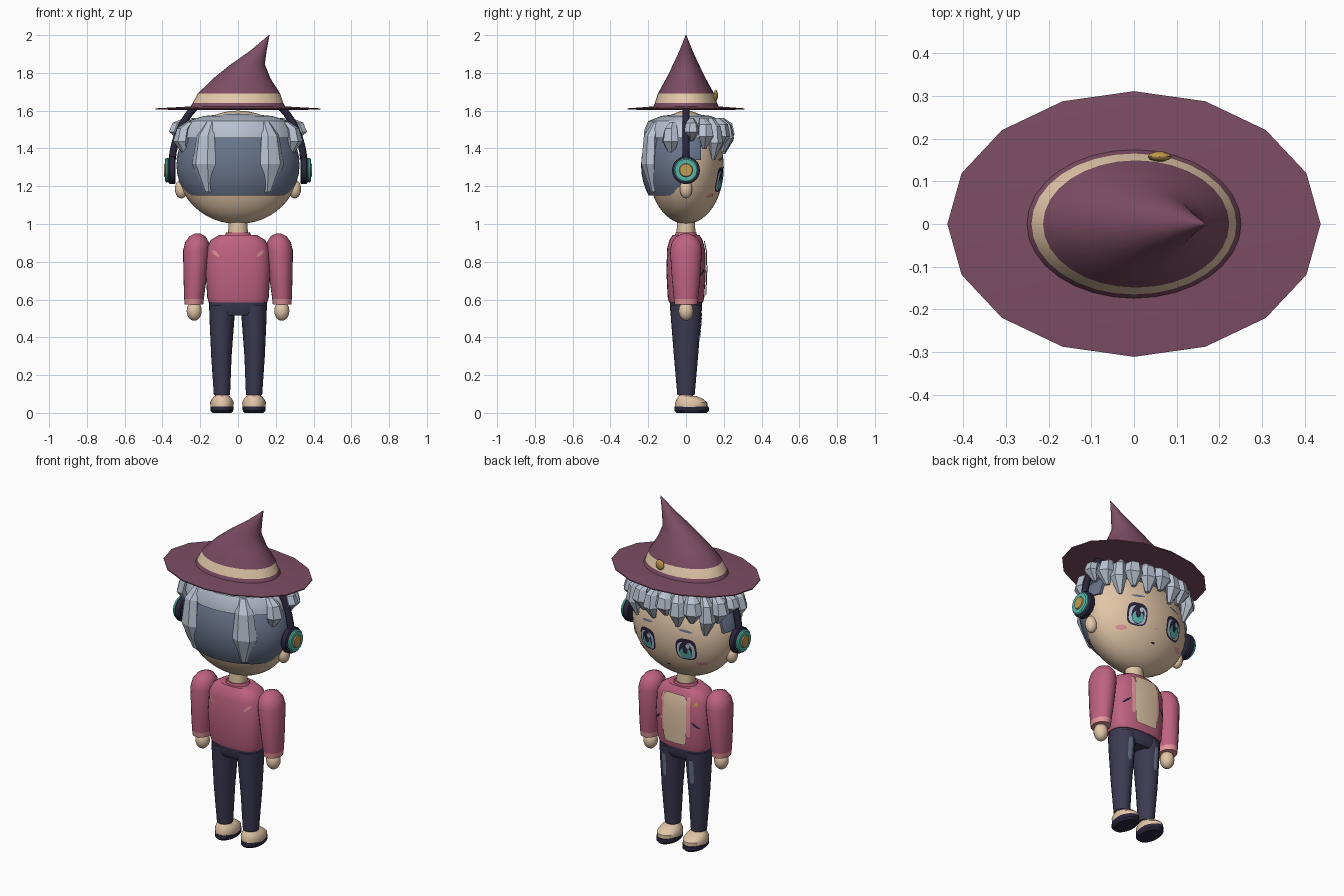
import bpy, bmesh
from math import cos, sin, pi, radians, copysign, sqrt
from mathutils import Matrix, Vector
from mathutils.bvhtree import BVHTree

cube = bpy.data.objects.get("Cube")
if cube:
    bpy.data.objects.remove(cube, do_unlink=True)


def lin(c):
    c /= 255
    return c / 12.92 if c < 0.04 else ((c + 0.055) / 1.055) ** 2.4


def material(name, *rgb):
    m = bpy.data.materials.new(name)
    m.use_nodes = True
    col = [lin(c) for c in rgb] + [1]
    m.diffuse_color = col
    m.node_tree.nodes["Principled BSDF"].inputs["Base Color"].default_value = col
    return m


PLUM = material("plum felt", 124, 77, 100)
ROSE = material("rose cloth", 190, 98, 128)
CREAM = material("cream skin", 226, 198, 168)
NAVY = material("navy denim", 60, 58, 82)
SLATE = material("slate hair", 104, 115, 138)
SILVER = material("silver hair", 184, 194, 208)
TEAL = material("teal", 88, 182, 170)
GOLD = material("gold", 196, 156, 82)
DARK = material("dark plastic", 42, 38, 60)
BLUSH = material("light pink", 226, 148, 152)


def finish(name, bm, mats, rule=None, smooth=True):
    bmesh.ops.recalc_face_normals(bm, faces=bm.faces)
    for f in bm.faces:
        if rule:
            f.material_index = int(rule(f.calc_center_median()))
    mesh = bpy.data.meshes.new(name)
    bm.to_mesh(mesh)
    bm.free()
    for m in mats:
        mesh.materials.append(m)
    ob = bpy.data.objects.new(name, mesh)
    bpy.context.collection.objects.link(ob)
    if smooth:
        bpy.ops.object.select_all(action="DESELECT")
        ob.select_set(True)
        bpy.context.view_layer.objects.active = ob
        bpy.ops.object.shade_smooth_by_angle(angle=radians(40))
    return ob


def oval(i, n, p=2):
    """Point on a unit superellipse."""
    c, s = cos(2 * pi * i / n), sin(2 * pi * i / n)
    return copysign(abs(c) ** (2 / p), c), copysign(abs(s) ** (2 / p), s)


def loft_mesh(sections, n=24, p=2, rot=0, turn=None):
    """Skin between ovals given as (x, y, z, radius x, radius y)."""
    bm = bmesh.new()
    rings = []
    for cx, cy, cz, rx, ry in sections:
        ring = []
        for i in range(n):
            u, v = oval(i, n, p)
            u, v = u * rx, v * ry
            ring.append(bm.verts.new((cx + u * cos(rot) - v * sin(rot),
                                      cy + u * sin(rot) + v * cos(rot), cz)))
        rings.append(ring)
    for a, b in zip(rings, rings[1:]):
        for i in range(n):
            j = (i + 1) % n
            bm.faces.new((a[i], a[j], b[j], b[i]))
    bm.faces.new(rings[0])
    bm.faces.new(rings[-1])
    if turn:
        bm.transform(turn)
    return bm


def loft(name, sections, mats, rule=None, smooth=True, **kw):
    return finish(name, loft_mesh(sections, **kw), mats, rule, smooth)


def ball(x, y, z, rx, ry, rz, k=16):
    angles = [-pi / 2 + 0.02 + (pi - 0.04) * i / k for i in range(k + 1)]
    return [(x, y, z + rz * sin(a), rx * cos(a), ry * cos(a)) for a in angles]


def decal(name, target, x, z, w, h, mat, off=0.004, side=1, tilt=0, p=2, n=20):
    """Thin painted patch wrapped on the front or back of a part."""
    tree = BVHTree.FromPolygons([v.co for v in target.data.vertices],
                                [f.vertices for f in target.data.polygons])
    bm = bmesh.new()

    def put(u, v):
        px, pz = x + u * cos(tilt) - v * sin(tilt), z + u * sin(tilt) + v * cos(tilt)
        hit = tree.ray_cast(Vector((px, side * 3, pz)), Vector((0, -side, 0)))[0]
        return bm.verts.new((px, (hit.y if hit else 0) + side * off, pz))

    mid = put(0, 0)
    rings = [[put(w * k * oval(i, n, p)[0], h * k * oval(i, n, p)[1]) for i in range(n)]
             for k in (0.33, 0.66, 1)]
    for i in range(n):
        j = (i + 1) % n
        bm.faces.new((mid, rings[0][i], rings[0][j]))
        for a, b in zip(rings, rings[1:]):
            bm.faces.new((a[i], b[i], b[j], a[j]))
    ob = finish(name, bm, [mat])
    # Face the patch away from the body
    if ob.data.polygons[0].normal.y * side < 0:
        ob.data.flip_normals()
    return ob


# Hat
loft("hat_brim", [(0, 0, 1.603, .26, .18), (0, 0, 1.606, .437, .311),
                  (0, 0, 1.612, .437, .311), (0, 0, 1.622, .26, .18)], [PLUM], n=16)
loft("hat_cone", [(0, 0, 1.61, .258, .18), (0, 0, 1.64, .24, .165), (.005, 0, 1.69, .218, .149),
                  (.02, 0, 1.77, .152, .105), (.052, 0, 1.845, .09, .068),
                  (.11, 0, 1.92, .042, .034), (.165, 0, 2, .002, .002)],
     [PLUM, CREAM], lambda c: 1.64 < c.z < 1.69, n=32)
loft("hat_charm", ball(.06, .158, 1.68, .028, .012, .03, 6), [GOLD], n=10)

# Head and hair shell
head = loft("head", ball(0, 0, 1.3, .322, .2, .3, 24), [CREAM], n=40)
for name, low, front in (("hair_back", 1.15, -.02), ("hair_sides", 1.34, .08)):
    bm = loft_mesh(ball(0, 0, 1.31, .328, .238, .285, 20), n=40)
    for co, no in (((0, 0, low), (0, 0, -1)), ((0, front, 0), (0, 1, 0))):
        bmesh.ops.bisect_plane(bm, geom=bm.verts[:] + bm.edges[:] + bm.faces[:],
                               plane_co=co, plane_no=no, clear_outer=True)
        bmesh.ops.holes_fill(bm, edges=bm.edges[:], sides=0)
    finish(name, bm, [SLATE])
loft("hair_cap", [(0, 0, 1.455, .308, .224), (0, 0, 1.5, .3, .22), (0, 0, 1.545, .27, .2),
                  (0, 0, 1.572, .18, .13), (0, 0, 1.585, .03, .02)], [SILVER], n=24)


def tuft(name, angle, top, tip, w, puff=1.06):
    a = radians(angle)
    normal = Vector((cos(a) / .31, sin(a) / .21)).normalized()
    rot = copysign(Vector((1, 0)).angle(normal), normal.y) - pi / 2
    secs = [(.31 * f * cos(a), .21 * f * sin(a), top + (tip - top) * t, w * k, d)
            for t, f, k, d in ((0, .88, .4, .02), (.2, puff - .06, .75, .035),
                               (.6, puff, 1, .035), (1, .97, .25, .012))]
    loft(name, secs, [SILVER], smooth=False, n=6, rot=rot)


for side, s in (("left", 1), ("right", -1)):
    tuft("back_lock_" + side, -90 + 32 * s, 1.54, 1.17, .068, 1.1)
    tuft("side_lock_" + side, -90 + 68 * s, 1.54, 1.37, .05)
bangs = ((8, 1.44, .04), (28, 1.4, .05), (44, 1.34, .045), (60, 1.4, .055), (76, 1.38, .05),
         (92, 1.42, .055), (106, 1.37, .05), (122, 1.4, .055), (138, 1.33, .045),
         (154, 1.4, .05), (172, 1.44, .04))
for angle, tip, w in bangs:
    tuft("bang", angle, 1.56, tip, w, 1.08)

# Face
for side, s in (("left", 1), ("right", -1)):
    x = .125 * s
    decal("eye_rim_" + side, head, x, 1.235, .058, .066, DARK, .003, p=3)
    decal("eye_white_" + side, head, x, 1.228, .049, .052, SILVER, .005, p=3)
    decal("iris_" + side, head, x, 1.23, .036, .053, DARK, .007)
    decal("iris_glow_" + side, head, x, 1.215, .031, .034, TEAL, .0085)
    decal("pupil_" + side, head, x, 1.235, .015, .024, DARK, .0095)
    decal("eye_glint_" + side, head, x - .016, 1.26, .011, .014, SILVER, .0098)
    decal("eyebrow_" + side, head, x, 1.345, .04, .007, SLATE, tilt=-.12 * s)
    decal("cheek_" + side, head, .195 * s, 1.15, .027, .013, BLUSH)
    loft("ear_" + side, ball(.3 * s, 0, 1.185, .034, .034, .05, 10), [CREAM], n=14)
decal("nose", head, 0, 1.185, .007, .005, BLUSH)
decal("mouth", head, 0, 1.11, .013, .005, DARK)

# Headphones
for side, s in (("left", 1), ("right", -1)):
    turn = Matrix.Translation((.33 * s, 0, 1.285)) @ Matrix.Rotation(s * pi / 2, 4, "Y")
    for part, a, b, r, mat in (("pad", 0, .038, .074, DARK), ("ring", .036, .056, .064, TEAL),
                               ("disc", .05, .062, .036, GOLD)):
        loft("headphone_%s_%s" % (part, side),
             [(0, 0, a, r * .92, r * .92), (0, 0, a + .006, r, r),
              (0, 0, b - .006, r, r), (0, 0, b, r * .9, r * .9)], [mat], turn=turn)
curve = bpy.data.curves.new("headphone_band", "CURVE")
curve.dimensions = "3D"
curve.bevel_depth = .019
curve.bevel_resolution = 2
curve.use_fill_caps = True
spline = curve.splines.new("POLY")
spline.points.add(32)
for i, pt in enumerate(spline.points):
    t = radians(6) + radians(168) * i / 32
    pt.co = (.35 * cos(t), 0, 1.3 + .42 * sin(t), 1)
curve.materials.append(DARK)
bpy.context.collection.objects.link(bpy.data.objects.new("headphone_band", curve))

# Torso and jacket details
loft("neck", [(0, 0, .92, .053, .05), (0, 0, 1.03, .05, .048)], [CREAM], n=16)
torso = loft("jacket", [(0, 0, .585, .155, .09), (0, 0, .612, .163, .097), (0, 0, .75, .172, .104),
                        (0, 0, .87, .166, .1), (0, 0, .915, .145, .088), (0, 0, .942, .1, .07)],
             [ROSE], n=32, p=2.6)
loft("collar", [(0, 0, .93, .075, .062), (0, 0, .955, .062, .055)], [ROSE], n=20)
decal("undershirt", torso, 0, .765, .075, .145, CREAM, .0095, p=8, n=32)
decal("badge", torso, -.122, .865, .018, .02, GOLD, tilt=pi / 2, n=3)
for side, s in (("left", 1), ("right", -1)):
    decal("lapel_" + side, torso, .083 * s, .79, .012, .115, BLUSH, .006, p=4)
    decal("pocket_" + side, torso, .122 * s, .745, .028, .006, DARK, tilt=-.7 * s)
    decal("back_fold_" + side, torso, .12 * s, .845, .026, .008, BLUSH, side=-1, tilt=.75 * s)

    # Arms and hands
    loft("arm_" + side, [(.233 * s, 0, .575, .049, .06), (.233 * s, 0, .604, .052, .064),
                         (.228 * s, 0, .7, .06, .074), (.221 * s, 0, .86, .07, .085),
                         (.217 * s, 0, .905, .062, .075), (.215 * s, 0, .935, .042, .05),
                         (.215 * s, 0, .95, .012, .014)],
         [ROSE, BLUSH], lambda c: c.z < .604)
    loft("hand_" + side, ball(.232 * s, 0, .54, .04, .04, .052, 10), [CREAM], n=14)

    # Legs and shoes
    leg = loft("leg_" + side, [(.085 * s, 0, .095, .043, .046), (.088 * s, 0, .3, .054, .064),
                               (.085 * s, 0, .5, .066, .08), (.083 * s, 0, .57, .07, .084)], [NAVY])
    decal("faded_denim_" + side, leg, .09 * s, .46, .014, .07, SLATE, p=4)
    loft("ankle_" + side, [(.085 * s, 0, .06, .036, .038), (.085 * s, 0, .1, .036, .038)], [BLUSH], n=16)
    loft("shoe_" + side, [(.085 * s, .028, .03, .06, .085), (.085 * s, .028, .055, .063, .085),
                          (.085 * s, .02, .075, .053, .068), (.085 * s, .008, .09, .04, .045)], [CREAM])
    loft("sole_" + side, [(.085 * s, .03, 0, .05, .08), (.085 * s, .03, .012, .06, .092),
                          (.085 * s, .03, .034, .06, .09)], [DARK])
loft("hips", [(0, 0, .515, .13, .07), (0, 0, .545, .153, .086), (0, 0, .6, .152, .086)],
     [NAVY], p=2.4)
